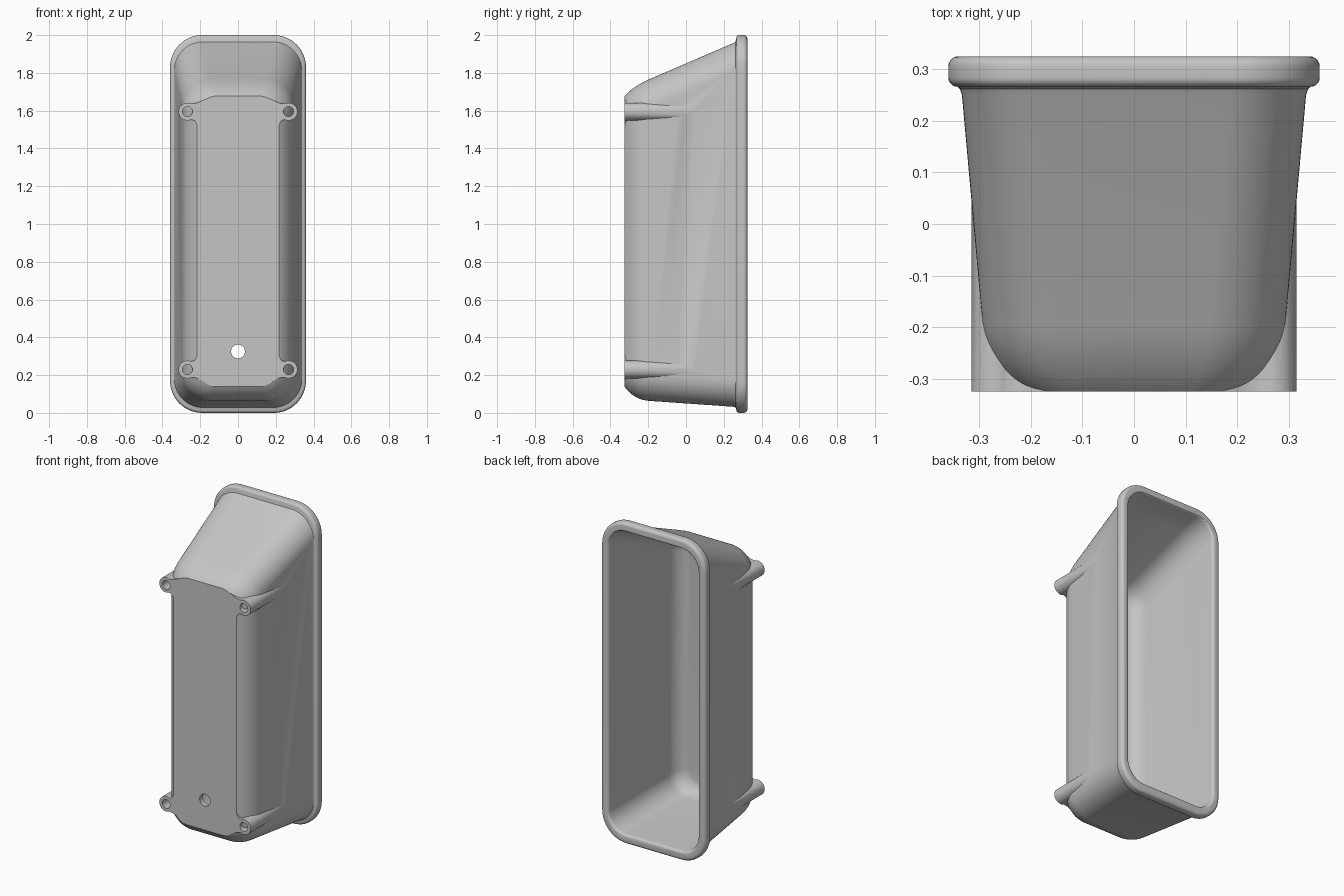
import bpy, bmesh
from math import sin, cos, pi, radians

cube = bpy.data.objects.get("Cube")
if cube:
    bpy.data.objects.remove(cube, do_unlink=True)

MID_Z = 0.9125      # height of the middle of the base plate
BASE_Y = -0.325     # plane of the base plate

grey = bpy.data.materials.new("plain grey")
grey.use_nodes = True
colour = (0.56, 0.56, 0.56, 1)
grey.diffuse_color = colour
grey.node_tree.nodes["Principled BSDF"].inputs["Base Color"].default_value = colour


def finish(name, bm):
    """Turn a bmesh into a linked object with the grey material."""
    bmesh.ops.recalc_face_normals(bm, faces=bm.faces)
    mesh = bpy.data.meshes.new(name)
    bm.to_mesh(mesh)
    bm.free()
    mesh.materials.append(grey)
    obj = bpy.data.objects.new(name, mesh)
    bpy.context.collection.objects.link(obj)
    return obj


def rounded_rect(half, low, high, r, steps=14):
    """Outline of a rounded rectangle in x and z."""
    centres = [(half - r, high - r), (r - half, high - r),
               (r - half, low + r), (half - r, low + r)]
    points = []
    for q, (cx, cz) in enumerate(centres):
        for i in range(steps + 1):
            a = (q + i / steps) * pi / 2
            points.append((cx + r * cos(a), cz + r * sin(a)))
    return points


def loft(name, rings):
    """Closed solid through rings of (y, outline)."""
    bm = bmesh.new()
    loops = [[bm.verts.new((x, y, z)) for x, z in pts] for y, pts in rings]
    for a, b in zip(loops, loops[1:]):
        for i in range(len(a)):
            j = (i + 1) % len(a)
            bm.faces.new((a[i], a[j], b[j], b[i]))
    bm.faces.new(loops[0])
    bm.faces.new(loops[-1])
    return finish(name, bm)


def circle(cx, cz, r, steps=32):
    return [(cx + r * cos(2 * pi * i / steps), cz + r * sin(2 * pi * i / steps))
            for i in range(steps)]


def combine(target, tool, operation):
    """Apply a boolean and discard the tool."""
    mod = target.modifiers.new(operation.lower(), "BOOLEAN")
    mod.operation = operation
    mod.solver = "EXACT"
    mod.object = tool
    bpy.ops.object.select_all(action="DESELECT")
    bpy.context.view_layer.objects.active = target
    target.select_set(True)
    bpy.ops.object.modifier_apply(modifier=mod.name)
    bpy.data.objects.remove(tool, do_unlink=True)


def wall(y, inset=0.0, thick=0.0):
    """Section of the drafted wall, moved in by the wall thickness."""
    return (y, rounded_rect(0.311 + 0.09 * y - inset - thick,
                            0.05 - 0.07 * y + inset + thick,
                            1.85 + 0.43 * y - inset / 2 - thick * 1.1,
                            0.15 - 0.7 * inset - thick))


def base_fillet(floor, depth, size, end, thick, steps=9):
    """Rounded transition from the floor to the wall."""
    rings = []
    for i in range(steps + 1):
        a = radians(end) * (1 - i / steps)
        y = floor + depth * (sin(radians(end)) - sin(a))
        rings.append(wall(y, size * (1 - cos(a)), thick))
    return rings


def rim(y, inset):
    return (y, rounded_rect(0.36 - inset, inset, 2 - inset, 0.17 - inset))


# Outer body with the rolled rim
quarter = [i * pi / 12 for i in range(7)]
body = base_fillet(BASE_Y, 0.153, 0.14, 58, 0) + [wall(0.25), wall(0.262, -0.003)]
body += [rim(0.284 - 0.018 * cos(a), 0.018 * (1 - sin(a))) for a in quarter]
body += [rim(0.305 + 0.02 * sin(a), 0.02 * (1 - cos(a))) for a in quarter]
planter = loft("planter_box", body)


# Four hollow mounting lugs, blended into the base plate
def lug(side, up):
    cx, cz, r = 0.268, 0.6825, 0.047
    flare_out = [(-0.12, -0.1), (-0.12, 0.068), (-0.09, 0.064), (-0.07, 0.055),
                 (-0.052, 0.047), (-0.036, 0.043)]
    flare_in = [(-0.034, -0.046), (-0.044, -0.056), (-0.05, -0.07), (-0.053, -0.1)]
    arc = [(r * cos(radians(a)), r * sin(radians(a))) for a in range(115, -116, -10)]
    pts = [(side * (cx + u), MID_Z + up * (cz + v)) for u, v in flare_out + arc + flare_in]
    solid = loft("mounting_lug", [(BASE_Y, pts), (0.05, pts)])
    bore = circle(side * cx, MID_Z + up * cz, 0.027)
    combine(solid, loft("lug_bore", [(-0.4, bore), (0.1, bore)]), "DIFFERENCE")
    return solid


for side in (-1, 1):
    for up in (-1, 1):
        combine(planter, lug(side, up), "UNION")

# Inner cavity with a rounded lip
cavity = base_fillet(-0.295, 0.09, 0.075, 85, 0.03) + [wall(0.2, 0, 0.03)]
for a in quarter:
    y = 0.308 + 0.018 * sin(a)
    cavity.append((y, wall(0.3, -0.018 * (1 - cos(a)), 0.03)[1]))
cavity.append((0.36, cavity[-1][1]))
combine(planter, loft("cavity", cavity), "DIFFERENCE")

# Drain hole through the floor
drain = circle(0, 0.325, 0.037)
combine(planter, loft("drain", [(-0.4, drain), (-0.2, drain)]), "DIFFERENCE")

bpy.ops.object.select_all(action="DESELECT")
planter.select_set(True)
bpy.context.view_layer.objects.active = planter
bpy.ops.object.shade_smooth_by_angle(angle=radians(25))
